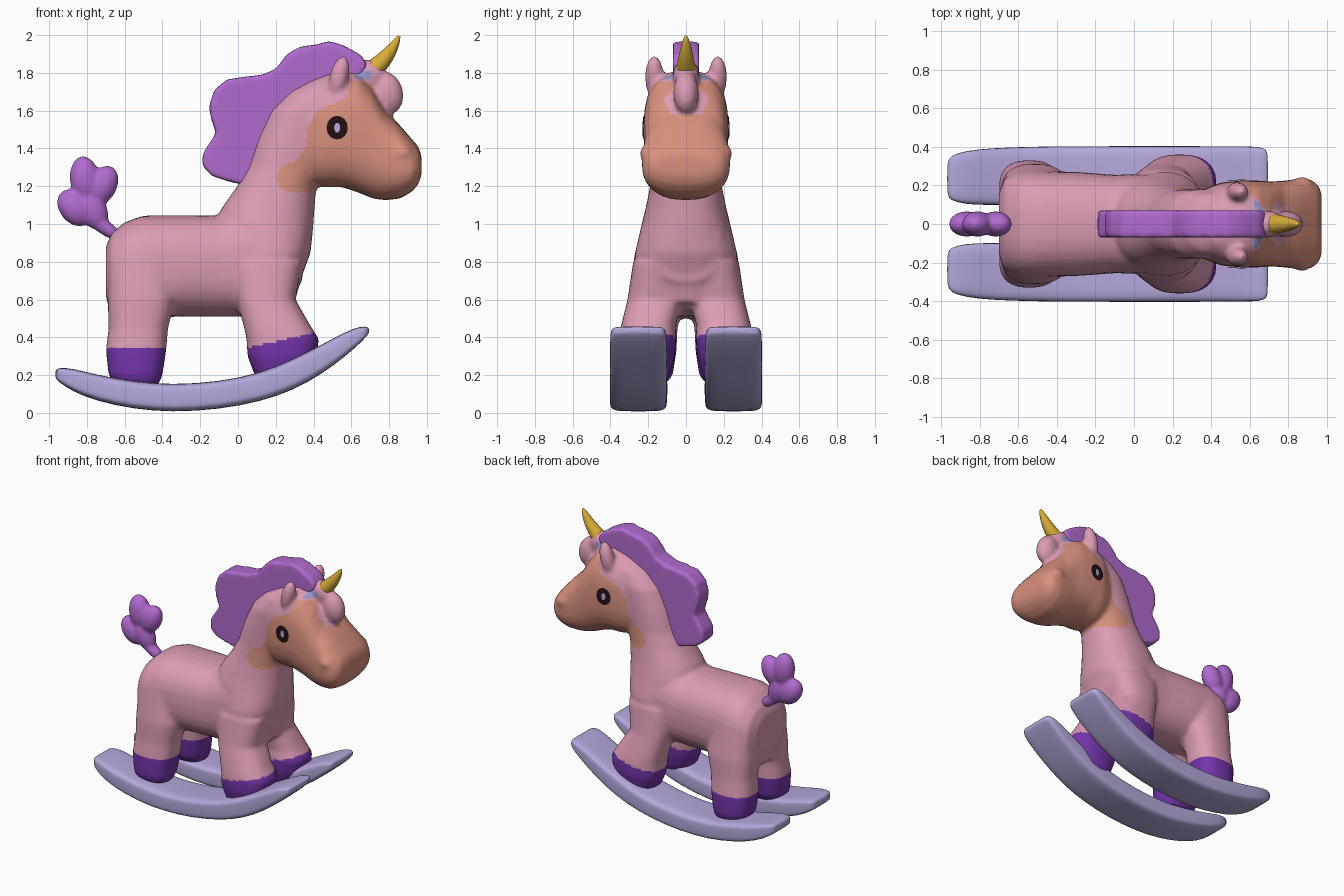
import bpy, bmesh, math
from mathutils import Matrix, Vector
from mathutils.bvhtree import BVHTree

if "Cube" in bpy.data.objects:
    bpy.data.objects.remove(bpy.data.objects["Cube"])


def material(name, rgb):
    m = bpy.data.materials.new(name)
    m.use_nodes = True
    m.diffuse_color = (*rgb, 1)
    m.node_tree.nodes["Principled BSDF"].inputs["Base Color"].default_value = (*rgb, 1)
    return m


PINK = material("pink coat", (.72, .33, .46))
SALMON = material("salmon face", (.69, .28, .21))
PURPLE = material("purple mane", (.44, .145, .62))
VIOLET = material("violet hoof", (.17, .034, .40))
LILAC = material("lilac rocker", (.46, .39, .70))
GOLD = material("gold horn", (.68, .41, .04))
BLACK = material("dark eye", (.017, .005, .007))
BLUE = material("pale blue patch", (.32, .31, .58))


def loft(bm, axis, rings, power=2.5, yc=0, n=28):
    """Stack superellipse rings (position, low, high, half width, y centre) along x or z."""
    loops = []
    for t, lo, hi, half, *side in rings:
        cy = side[0] if side else yc
        loop = []
        for i in range(n):
            a = 2 * math.pi * i / n
            c, s = [math.copysign(abs(v) ** (2 / power), v) for v in (math.cos(a), math.sin(a))]
            u, y = (lo + hi) / 2 + c * (hi - lo) / 2, cy + s * half
            loop.append(bm.verts.new((t, y, u) if axis == 'X' else (u, y, t)))
        loops.append(loop)
    for a, b in zip(loops, loops[1:]):
        for i in range(n):
            bm.faces.new((a[i], a[(i + 1) % n], b[(i + 1) % n], b[i]))
    bm.faces.new(loops[0])
    bm.faces.new(loops[-1])


def ellipsoid(bm, centre, radii, tilt=0):
    """Ellipsoid leaning by tilt degrees towards +x."""
    m = (Matrix.Translation(centre) @ Matrix.Rotation(math.radians(tilt), 4, 'Y')
         @ Matrix.Diagonal((*radii, 1)))
    bmesh.ops.create_uvsphere(bm, u_segments=24, v_segments=16, radius=1, matrix=m)


def finish(bm, name, mats, voxel=0, smooth=0, subdiv=0):
    """Turn the shapes into one smooth object with modifiers applied."""
    bmesh.ops.recalc_face_normals(bm, faces=bm.faces)
    me = bpy.data.meshes.new(name)
    bm.to_mesh(me)
    bm.free()
    ob = bpy.data.objects.new(name, me)
    bpy.context.collection.objects.link(ob)
    if voxel:
        mod = ob.modifiers.new("Blend", 'REMESH')
        mod.mode, mod.voxel_size = 'VOXEL', voxel
    if smooth:
        mod = ob.modifiers.new("Soften", 'SMOOTH')
        mod.factor, mod.iterations = .5, smooth
    if subdiv:
        ob.modifiers.new("Round", 'SUBSURF').levels = subdiv
    bpy.context.view_layer.update()
    done = bpy.data.meshes.new_from_object(ob.evaluated_get(bpy.context.evaluated_depsgraph_get()))
    ob.modifiers.clear()
    ob.data = done
    done.name = name
    done.materials.clear()
    for m in mats:
        done.materials.append(m)
    for p in done.polygons:
        p.use_smooth = True
    return ob


def inside(x, z, outline):
    """Point in polygon test in side profile."""
    hit = False
    for (x1, z1), (x2, z2) in zip(outline, outline[1:] + outline[:1]):
        if (z1 > z) != (z2 > z) and x < (x2 - x1) * (z - z1) / (z2 - z1) + x1:
            hit = not hit
    return hit


# Torso, neck and head
bm = bmesh.new()
loft(bm, 'X', [(-.70, .62, .88, .16), (-.67, .5, .95, .24), (-.6, .5, 1.01, .27),
               (-.5, .5, 1.045, .275), (-.3, .51, 1.045, .27), (-.1, .51, 1.045, .255),
               (.1, .51, 1.1, .26), (.25, .55, 1.1, .25), (.34, .7, 1.1, .18)])
loft(bm, 'Z', [(.58, .0, .30, .24), (.7, -.02, .33, .27), (.85, -.06, .385, .27),
               (1, -.12, .40, .235), (1.08, -.09, .405, .215), (1.2, -.005, .415, .19),
               (1.3, .05, .45, .18), (1.45, .1, .5, .18), (1.6, .17, .55, .18),
               (1.7, .27, .6, .16), (1.77, .4, .6, .12)], 2.3)
loft(bm, 'X', [(.27, 1.3, 1.6, .1), (.36, 1.22, 1.72, .18), (.45, 1.195, 1.79, .215),
               (.55, 1.195, 1.815, .225), (.64, 1.165, 1.795, .225), (.71, 1.135, 1.72, .22),
               (.78, 1.125, 1.6, .225), (.86, 1.135, 1.52, .235), (.92, 1.17, 1.45, .23),
               (.955, 1.21, 1.41, .2), (.972, 1.26, 1.36, .16)], 2.6)

# Legs, ears and nostrils on both sides
for s in (1, -1):
    loft(bm, 'Z', [(.15, -.65, -.42, .10, s * .21), (.2, -.685, -.4, .13, s * .2),
                   (.33, -.7, -.38, .14, s * .19), (.45, -.685, -.37, .135, s * .18),
                   (.6, -.69, -.33, .15, s * .16), (.85, -.68, -.35, .13, s * .14)])
    loft(bm, 'Z', [(.15, .12, .30, .10, s * .215), (.22, .08, .36, .13, s * .21),
                   (.3, .05, .415, .15, s * .21), (.39, .045, .43, .155, s * .205),
                   (.46, .03, .385, .145, s * .2), (.6, -.01, .305, .145, s * .165),
                   (.8, -.05, .34, .14, s * .14)])
    ellipsoid(bm, (.535, s * .168, 1.78), (.05, .05, .115), 14)
    ellipsoid(bm, (.87, s * .2, 1.375), (.055, .045, .045))

# Forelock
ellipsoid(bm, (.79, 0, 1.695), (.085, .068, .115), -15)
ellipsoid(bm, (.69, 0, 1.79), (.1, .07, .08), 20)
body = finish(bm, "horse_body", [PINK, SALMON, VIOLET, BLUE], .014, 9)

face_outline = [(.2, 1.25), (.23, 1.18), (.32, 1.16), (.45, 1.19), (.5, 1.05), (1.1, 1.05),
                (1.1, 1.58), (.79, 1.58), (.73, 1.66), (.7, 1.75), (.6, 1.76), (.57, 1.67),
                (.42, 1.6), (.36, 1.5), (.36, 1.4), (.3, 1.33), (.22, 1.3)]
for p in body.data.polygons:
    x, y, z = p.center
    if z < (.345 if x < -.2 else .345 + .22 * (x - .05)):
        p.material_index = 2
    elif inside(x, z, face_outline):
        p.material_index = 1
    elif .62 < x < .71 and 1.765 < z < 1.81:
        p.material_index = 3

# Mane, a scalloped crest
mane_outline = [(.04, 1.205), (-.05, 1.225), (-.14, 1.255), (-.19, 1.31), (-.187, 1.37),
                (-.15, 1.43), (-.115, 1.48), (-.14, 1.55), (-.155, 1.62), (-.125, 1.71),
                (-.06, 1.765), (.04, 1.78), (.13, 1.79), (.2, 1.82), (.26, 1.9), (.33, 1.94),
                (.42, 1.95), (.48, 1.97), (.56, 1.945), (.65, 1.895), (.69, 1.84), (.63, 1.76),
                (.45, 1.7), (.3, 1.6), (.2, 1.4), (.12, 1.25)]
bm = bmesh.new()
side = bm.faces.new([bm.verts.new((x, -.07, z)) for x, z in mane_outline])
ext = bmesh.ops.extrude_face_region(bm, geom=[side], use_keep_orig=True)
bmesh.ops.translate(bm, vec=(0, .14, 0), verts=[v for v in ext["geom"] if isinstance(v, bmesh.types.BMVert)])
finish(bm, "mane", [PURPLE], .014, 12)

# Tail with three lobes
bm = bmesh.new()
ellipsoid(bm, (-.71, 0, .985), (.04, .045, .11), -55)
ellipsoid(bm, (-.77, 0, 1.08), (.075, .06, .12), -25)
ellipsoid(bm, (-.865, 0, 1.085), (.08, .066, .11), -40)
ellipsoid(bm, (-.81, 0, 1.235), (.08, .066, .125), -8)
ellipsoid(bm, (-.715, 0, 1.205), (.075, .066, .11), 25)
finish(bm, "tail", [PURPLE], .012, 6)

# Horn, slightly curved towards the tip
bm = bmesh.new()
steps = 12
for i in range(steps + 1):
    t = i / steps
    r = .052 * (1 - t) ** .7 + .006
    c = Vector((.685 + .17 * t + .02 * math.sin(math.pi * t), 0, 1.79 + .205 * t))
    bmesh.ops.create_circle(bm, segments=20, radius=r, matrix=Matrix.Translation(c)
                            @ Matrix.Rotation(math.radians(40), 4, 'Y'))
bmesh.ops.bridge_loops(bm, edges=bm.edges[:])
bmesh.ops.holes_fill(bm, edges=[e for e in bm.edges if e.is_boundary], sides=0)
finish(bm, "horn", [GOLD])

# Rockers
for s, name in ((1, "left_rocker"), (-1, "right_rocker")):
    bm = bmesh.new()
    loft(bm, 'X', [(-.968, .185, .225, .09, s * .235), (-.95, .165, .24, .115, s * .238),
                   (-.88, .115, .237, .138, s * .24), (-.75, .062, .202, .148, s * .245),
                   (-.55, .02, .165, .15, s * .25), (-.35, .003, .148, .151, s * .252),
                   (-.1, .018, .165, .151, s * .252), (.12, .06, .21, .151, s * .252),
                   (.3, .122, .287, .151, s * .252), (.45, .21, .365, .151, s * .252),
                   (.57, .3, .43, .15, s * .252), (.65, .372, .46, .148, s * .252),
                   (.685, .41, .455, .135, s * .252), (.694, .425, .445, .11, s * .252)], 5, n=32)
    finish(bm, name, [LILAC], subdiv=1)

# Eyes, thin plates laid on the head
tree = BVHTree.FromPolygons([v.co for v in body.data.vertices],
                            [p.vertices for p in body.data.polygons])
for s, name in ((1, "left_eye"), (-1, "right_eye")):
    bm = bmesh.new()
    rings = []
    for w, h in ((.008, .012), (.016, .026), (.036, .042), (.056, .062)):
        ring = []
        for i in range(24):
            a = 2 * math.pi * i / 24
            x, z = .525 + w * math.cos(a), 1.51 + h * math.sin(a)
            hit = tree.ray_cast(Vector((x, s, z)), Vector((0, -s, 0)))[0]
            ring.append(bm.verts.new((x, (hit.y if hit else s * .22) + s * .006, z)))
        rings.append(ring)
    bm.faces.new(rings[0])
    for k, (a, b) in enumerate(zip(rings, rings[1:])):
        for i in range(24):
            f = bm.faces.new((a[i], a[(i + 1) % 24], b[(i + 1) % 24], b[i]))
            f.material_index = 1 if k else 0
    bmesh.ops.recalc_face_normals(bm, faces=bm.faces)
    if bm.faces[0].normal.y * s < 0:
        bmesh.ops.reverse_faces(bm, faces=bm.faces)
    me = bpy.data.meshes.new(name)
    bm.to_mesh(me)
    bm.free()
    me.materials.append(LILAC)
    me.materials.append(BLACK)
    bpy.context.collection.objects.link(bpy.data.objects.new(name, me))
